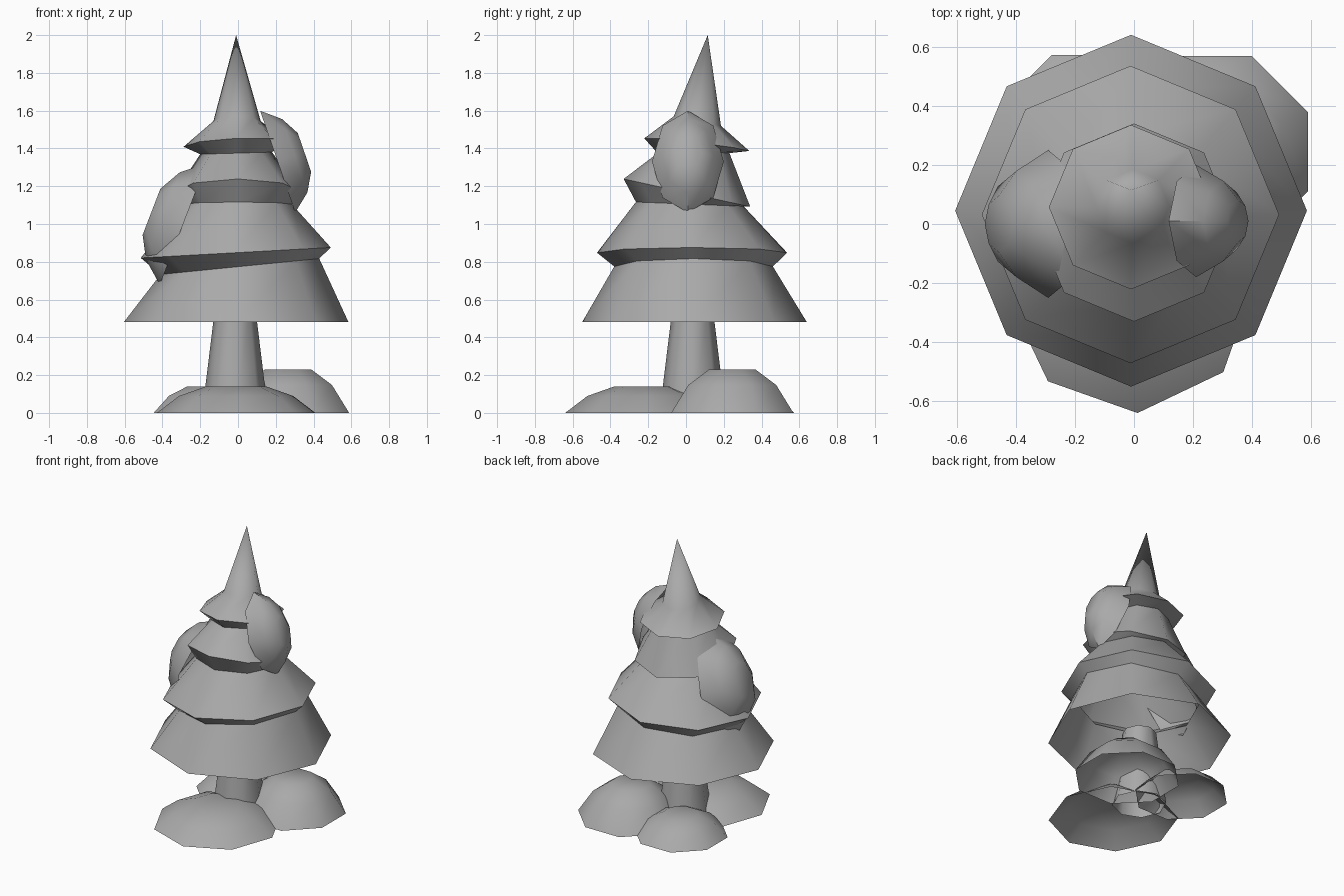
import bpy, bmesh, math
from mathutils import Matrix, Vector

cube = bpy.data.objects.get("Cube")
if cube:
    bpy.data.objects.remove(cube, do_unlink=True)

SIDES = 8

grey = bpy.data.materials.new("plain_grey")
grey.use_nodes = True
grey.diffuse_color = (0.4, 0.4, 0.4, 1)
grey.node_tree.nodes["Principled BSDF"].inputs["Base Color"].default_value = (0.4, 0.4, 0.4, 1)


def ring(x, y, z, r, tilt_x=0, tilt_y=0, turn=0):
    """Octagon around (x, y, z), sloping by the tilts along x and y."""
    points = []
    for i in range(SIDES):
        a = 2 * math.pi * i / SIDES + math.radians(turn)
        dx, dy = r * math.cos(a), r * math.sin(a)
        points.append(Vector((x + dx, y + dy, z + tilt_x * dx + tilt_y * dy)))
    return points


def loft(name, rings, tip=None, cap=False, matrix=None):
    """Skin a stack of rings from bottom to top, closed by a tip or a flat cap."""
    bm = bmesh.new()
    loops = [[bm.verts.new(p) for p in points] for points in rings]
    for low, high in zip(loops, loops[1:]):
        for i in range(SIDES):
            j = (i + 1) % SIDES
            bm.faces.new((low[i], low[j], high[j], high[i]))
    top = loops[-1]
    if tip:
        apex = bm.verts.new(tip)
        for i in range(SIDES):
            bm.faces.new((top[i], top[(i + 1) % SIDES], apex))
    if cap:
        bm.faces.new(top)
    if matrix:
        bm.transform(matrix)
    mesh = bpy.data.meshes.new(name)
    bm.to_mesh(mesh)
    bm.free()
    mesh.materials.append(grey)
    obj = bpy.data.objects.new(name, mesh)
    bpy.context.collection.objects.link(obj)
    bpy.ops.object.select_all(action="DESELECT")
    obj.select_set(True)
    bpy.context.view_layer.objects.active = obj
    bpy.ops.object.shade_smooth_by_angle(angle=math.radians(50))


def dome(name, matrix, turn=0):
    """Open, flat-topped octagonal dome of unit radius and height."""
    profile = [(1, 0), (0.72, 0.64), (0.38, 1)]
    loft(name, [ring(0, 0, h, r, turn=turn) for r, h in profile], cap=True, matrix=matrix)


# Foliage: each tier starts with an overhanging lip
hem = ring(-0.01, 0.045, 0.48, 0.595)
neck_1 = ring(0.01, 0.04, 0.775, 0.42, 0.1)
lip_1 = ring(-0.012, 0.032, 0.848, 0.503, 0.055)
neck_2 = ring(0, 0.02, 1.105, 0.285, 0, -0.04)
lip_2 = ring(0, 0.005, 1.165, 0.335, 0, -0.22)
neck_3 = ring(-0.01, 0.04, 1.375, 0.19, 0.03)
lip_3 = ring(-0.01, 0.057, 1.42, 0.278, 0.04, -0.12)
neck_4 = ring(-0.005, 0.06, 1.545, 0.125, 0, -0.2)

loft("lower_tier", [hem, neck_1])
loft("second_tier", [neck_1, lip_1, neck_2])
loft("third_tier", [neck_2, lip_2, neck_3])
loft("top_tier", [neck_3, lip_3, neck_4], tip=(-0.01, 0.115, 2))

# Trunk
loft("trunk", [ring(-0.015, 0.035, 0, 0.175), ring(-0.015, 0.035, 0.53, 0.11)])

# Mounds around the foot
for name, x, y, r, h, turn in (("front_mound", -0.01, -0.22, 0.42, 0.14, 3),
                               ("tall_mound", 0.265, 0.245, 0.35, 0.23, 22.5),
                               ("back_mound", -0.16, 0.285, 0.31, 0.14, 22.5)):
    dome(name, Matrix.Translation((x, y, 0)) @ Matrix.Diagonal((r, r, h, 1)), turn)

# Clumps leaning on the foliage: tilted domes facing sideways
for name, centre, angle, size in (("left_clump", (0.21, 0.01, 1.33), 71, (0.285, 0.19, 0.15)),
                                  ("right_clump", (-0.29, 0, 1.0), -69, (0.345, 0.25, 0.18))):
    dome(name, Matrix.Translation(centre) @ Matrix.Rotation(math.radians(angle), 4, "Y")
         @ Matrix.Diagonal((*size, 1)))
